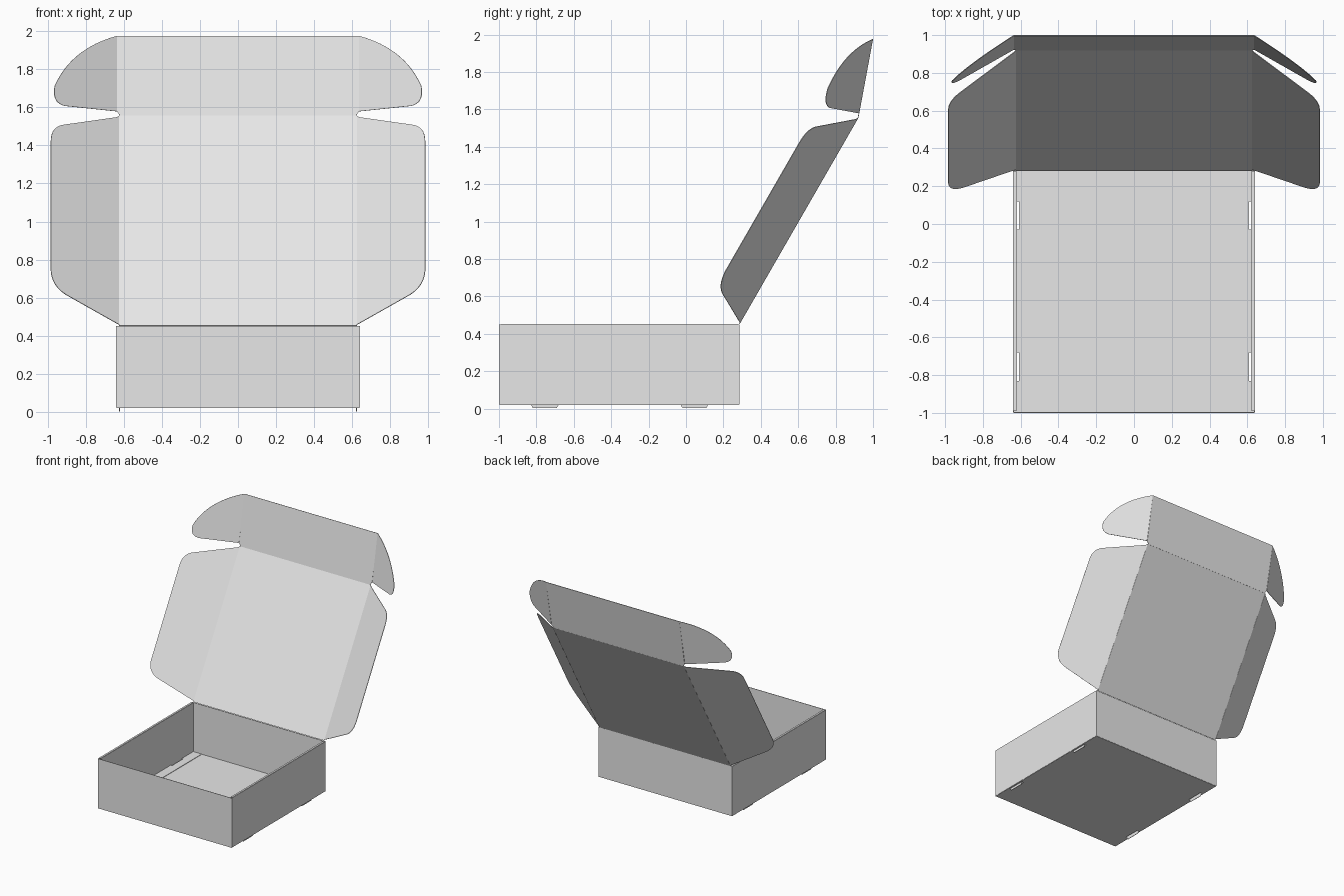
import bpy, bmesh
from mathutils import Vector

if "Cube" in bpy.data.objects:
    bpy.data.objects.remove(bpy.data.objects["Cube"])

THICK = 0.004
card = bpy.data.materials.new("white_card")
card.diffuse_color = (0.8, 0.8, 0.8, 1)
card.use_nodes = True
card.node_tree.nodes["Principled BSDF"].inputs["Base Color"].default_value = card.diffuse_color


def make_sheet(name, bm):
    """Turn flat faces into a thin sheet of card."""
    me = bpy.data.meshes.new(name)
    bmesh.ops.recalc_face_normals(bm, faces=bm.faces)
    bm.to_mesh(me)
    bm.free()
    me.materials.append(card)
    ob = bpy.data.objects.new(name, me)
    bpy.context.collection.objects.link(ob)
    mod = ob.modifiers.new("card_thickness", 'SOLIDIFY')
    mod.thickness, mod.offset = THICK, 0
    return ob


def panel(name, outline, origin, u, v):
    """Flat panel from a 2D outline placed on the axes u, v."""
    bm = bmesh.new()
    o, u, v = Vector(origin), Vector(u), Vector(v)
    bm.faces.new([bm.verts.new(o + u * a + v * b) for a, b in outline])
    return make_sheet(name, bm)


def rect(a0, a1, b0, b1):
    return [(a0, b0), (a1, b0), (a1, b1), (a0, b1)]


def bend(p, c, q, n=10):
    """Quadratic curve from p to q pulled towards c."""
    return [tuple((1 - t) ** 2 * p[k] + 2 * t * (1 - t) * c[k] + t * t * q[k] for k in (0, 1))
            for t in (i / n for i in range(n + 1))]


X, Y, Z = (1, 0, 0), (0, 1, 0), (0, 0, 1)
W, Y0, Y1, Z0, Z1 = 0.638, -0.998, 0.283, 0.022, 0.45
INNER = 0.622
SLOTS = [(-0.83, -0.68), (-0.03, 0.12)]


def slotted(name, xs, ys, z, is_slot_col):
    """Horizontal sheet with the tab slots left open."""
    bm = bmesh.new()
    g = [[bm.verts.new((x, y, z)) for y in ys] for x in xs]
    for i in range(len(xs) - 1):
        for j in range(len(ys) - 1):
            if not (is_slot_col(i) and j in (1, 3)):
                bm.faces.new((g[i][j], g[i + 1][j], g[i + 1][j + 1], g[i][j + 1]))
    return make_sheet(name, bm)


# Tray floor with four tab slots
slot_ys = [y for s in SLOTS for y in s]
slotted("floor", [-W, -0.626, -0.608, 0.608, 0.626, W], [Y0] + slot_ys + [Y1], Z0,
        lambda i: i in (1, 3))

# Front and back walls
panel("front_wall", rect(-W, W, Z0, Z1), (0, Y0, 0), X, Z)
panel("back_wall", rect(-W, W, Z0, Z1), (0, Y1, 0), X, Z)

# Lid leans back, its front flap is bent up further
HINGE, FOLD = Vector((0, 0.285, 0.452)), Vector((0, 0.92, 1.555))
TIP = Vector((0, 0.998, 1.975))
d, e = (FOLD - HINGE).normalized(), (TIP - FOLD).normalized()
L, F = (FOLD - HINGE).length, (TIP - FOLD).length
LID_W = 0.626
panel("lid", rect(-LID_W, LID_W, 0, L), HINGE, X, d)
panel("lid_front_flap", [(-0.62, 0), (0.62, 0), (0.635, 0.024), (0.638, F), (-0.638, F),
                         (-0.635, 0.024)], FOLD, X, e)

for side, s in (("left", -1), ("right", 1)):
    # Double side walls, joined along the top
    panel(side + "_outer_wall", rect(Y0, Y1, Z0, Z1), (s * W, 0, 0), Y, Z)
    panel(side + "_inner_wall", rect(Y0 + .01, Y1 - .006, Z0, Z1), (s * INNER, 0, 0), Y, Z)
    panel(side + "_wall_top", rect(INNER, W, Y0 + .01, Y1 - .006), (0, 0, Z1), (s, 0, 0), Y)

    # Locking tabs pushed through the floor
    for k, (a, b) in enumerate(SLOTS):
        panel(f"{side}_tab_{k + 1}", [(a, Z0), (a + .012, 0.002), (b - .012, 0.002), (b, Z0)],
              (s * INNER, 0, 0), Y, Z)

    # Narrow strip lying on the floor beside the wall
    slotted(side + "_floor_strip", [s * 0.54, s * 0.608, s * INNER],
            [Y0 + .013] + slot_ys + [Y1 - .008], Z0 + .005, lambda i: i == 1)

    # Lid side flap, bent inwards by thirty degrees, with rounded corners
    n = Vector((0, -d.z, d.y))
    out = Vector((s * 0.866, 0, 0)) + n * 0.5
    shape = [(0, 0.008)] + bend((.315, .095), (.405, .122), (.412, .215))
    shape += bend((.412, 1.0), (.412, 1.09), (.335, 1.122)) + [(.012, L - .012), (0, L)]
    panel(side + "_lid_flap", shape, HINGE + Vector((s * LID_W, 0, 0)), out, d)

    # Curved ear on the front flap, bent the same way
    m = Vector((0, -e.z, e.y))
    out = Vector((s * 0.866, 0, 0)) + m * 0.5
    ear = bend((0, F), (.275, .335), (.376, .125), 16)
    ear += bend((.376, .125), (.395, .034), (.315, .024))[1:] + [(.016, .024), (0, .024)]
    panel(side + "_ear", ear, FOLD + Vector((s * 0.637, 0, 0)), out, e)
